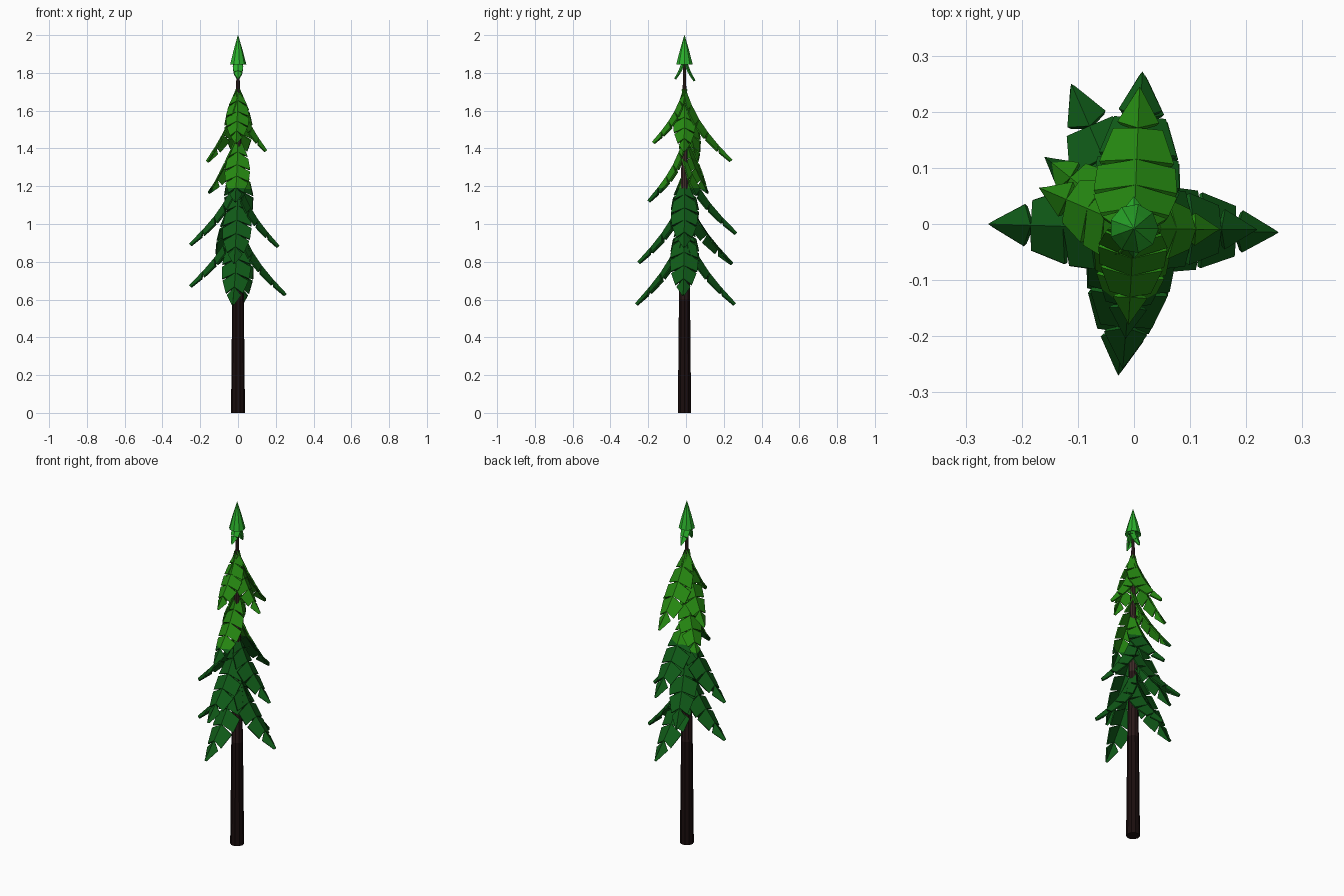
import bpy, bmesh, math
from mathutils import Vector

if "Cube" in bpy.data.objects:
    bpy.data.objects.remove(bpy.data.objects["Cube"])


def material(name, rgb):
    m = bpy.data.materials.new(name)
    m.diffuse_color = (*rgb, 1)
    m.use_nodes = True
    m.node_tree.nodes["Principled BSDF"].inputs["Base Color"].default_value = m.diffuse_color
    return m


BARK_LOW = material("dark bark", (0.010, 0.004, 0.004))
BARK_MID = material("brown bark", (0.022, 0.009, 0.009))
BARK_TOP = material("light bark", (0.05, 0.025, 0.022))
DARK = material("dark green", (0.005, 0.105, 0.009))
MID = material("mid green", (0.020, 0.26, 0.006))
BRIGHT = material("bright green", (0.024, 0.44, 0.025))
CY = -0.008  # trunk axis in y
COLOUR_Z = 1.19  # height where the foliage changes colour


def finish(name, bm, mats):
    me = bpy.data.meshes.new(name)
    bm.to_mesh(me)
    bm.free()
    ob = bpy.data.objects.new(name, me)
    bpy.context.collection.objects.link(ob)
    for m in mats:
        me.materials.append(m)
    return ob


def lathe(name, rings, sides, mats, pick):
    """Low-poly solid from (radius, z) rings; pick chooses colour by height."""
    bm = bmesh.new()
    loops = [[bm.verts.new((r * math.cos(2 * math.pi * k / sides),
                            CY + r * math.sin(2 * math.pi * k / sides), z))
              for k in range(sides)] for r, z in rings]
    for a, b in zip(loops, loops[1:]):
        for k in range(sides):
            j = (k + 1) % sides
            bm.faces.new((a[k], a[j], b[j], b[k]))
    bm.faces.new(loops[0][::-1])
    bm.faces.new(loops[-1])
    for f in bm.faces:
        f.material_index = pick(f.calc_center_median().z)
    return finish(name, bm, mats)


# Drooping arc of a bough as fractions of its reach and its drop
ARC = [(0.0, 0.0), (0.17, 0.29), (0.38, 0.53), (0.63, 0.74), (1.0, 1.0)]
# Half width along the bough, relative to the full half width
WIDTH = [0.15, 0.72, 1.0, 0.98, 0.72, 0.08]


def sample(table, t):
    x = max(0, min(1, t)) * (len(table) - 1)
    i = min(int(x), len(table) - 2)
    return table[i] + (table[i + 1] - table[i]) * (x - i)


def bough(name, tip, base_z, half, mats, start=0.004, ridge_drop=0.032, segs=5):
    """Roof-shaped bough with a high ridge and slit, backswept edges."""
    origin = Vector((0, CY, base_z))
    end = Vector(tip)
    flat = Vector((end.x, end.y - CY, 0))
    reach, drop = flat.length, base_z - end.z
    out = flat.normalized()
    side = Vector((-out.y, out.x, 0))
    rs, zs = [p[0] for p in ARC], [p[1] for p in ARC]

    def ridge(t):
        return (origin + out * (start + (reach - start) * sample(rs, t))
                - Vector((0, 0, drop * sample(zs, t))))

    def edge(t, s):
        tan = (ridge(min(t + .05, 1)) - ridge(max(t - .05, 0))).normalized()
        n = side.cross(tan)
        if n.z > 0:
            n = -n
        w = sample(WIDTH, t)
        return ridge(t) + side * (s * half * w) + n * ridge_drop * (0.35 + 0.65 * w)

    bm = bmesh.new()
    for s in (-1, 1):
        for i in range(segs):
            a, b = i / segs, (i + 1) / segs
            ea = a + 0.07 if i else 0.0
            eb = b + 0.04 if i < segs - 1 else 1.0
            vs = [bm.verts.new(p) for p in
                  (ridge(a), ridge(b), edge(eb, s), edge(ea, s))]
            bm.faces.new(vs if s < 0 else vs[::-1])
    bmesh.ops.remove_doubles(bm, verts=bm.verts, dist=0.0005)
    # faces point up and outward
    for f in bm.faces:
        f.normal_update()
        if f.normal.dot(out + Vector((0, 0, 1))) < 0:
            f.normal_flip()
    # clean horizontal colour break
    bmesh.ops.bisect_plane(bm, geom=bm.verts[:] + bm.edges[:] + bm.faces[:],
                           plane_co=(0, 0, COLOUR_Z), plane_no=(0, 0, 1))
    for f in bm.faces:
        if len(mats) > 1:
            f.material_index = int(f.calc_center_median().z > COLOUR_Z)
    ob = finish(name, bm, mats)
    mod = ob.modifiers.new("thickness", 'SOLIDIFY')
    mod.thickness = 0.008
    mod.offset = -1
    return ob


# Trunk
lathe("trunk", [(0.037, 0), (0.034, 0.3), (0.031, 0.6), (0.024, 1.0),
                (0.016, 1.4), (0.007, 1.88)], 10,
      [BARK_LOW, BARK_MID, BARK_TOP],
      lambda z: 0 if z < 0.55 else (1 if z < 1.1 else 2))

# Boughs: tip x, y, z, height where it leaves the trunk, half width
tiers = {
    "upper_bough": [
        (0.01, 0.245, 1.34, 1.72, 0.075), (-0.01, -0.18, 1.435, 1.72, 0.062),
        (0.155, -0.01, 1.39, 1.70, 0.060), (-0.17, 0.065, 1.335, 1.70, 0.068)],
    "middle_bough": [
        (-0.015, -0.205, 1.125, 1.46, 0.068), (-0.16, 0.12, 1.17, 1.50, 0.062),
        (0.015, 0.272, 0.955, 1.36, 0.078)],
    "lower_bough": [
        (0.22, -0.01, 0.885, 1.24, 0.072), (-0.26, 0.0, 0.895, 1.27, 0.075),
        (-0.02, -0.258, 0.80, 1.19, 0.078), (-0.112, 0.25, 0.795, 1.19, 0.075)],
    "bottom_bough": [
        (0.258, -0.015, 0.63, 1.02, 0.076), (-0.26, 0.0, 0.675, 1.05, 0.076),
        (-0.028, -0.27, 0.58, 1.0, 0.078), (0.02, 0.265, 0.58, 1.0, 0.078)],
}
for name, boughs in tiers.items():
    for n, (x, y, z, base, half) in enumerate(boughs, 1):
        bough(f"{name}_{n}", (x, y, z), base, half, [DARK, MID])

# Bright crown cone and the two small sprigs under it
lathe("crown_tip", [(0.012, 1.86), (0.044, 1.845), (0.026, 1.915), (0.001, 2.0)],
      9, [BRIGHT], lambda z: 0)
for n, (y, z) in enumerate([(-0.062, 1.77), (0.05, 1.76)], 1):
    bough(f"crown_sprig_{n}", (0, y, z), 1.90, 0.028, [BRIGHT],
          ridge_drop=0.01, segs=3)
